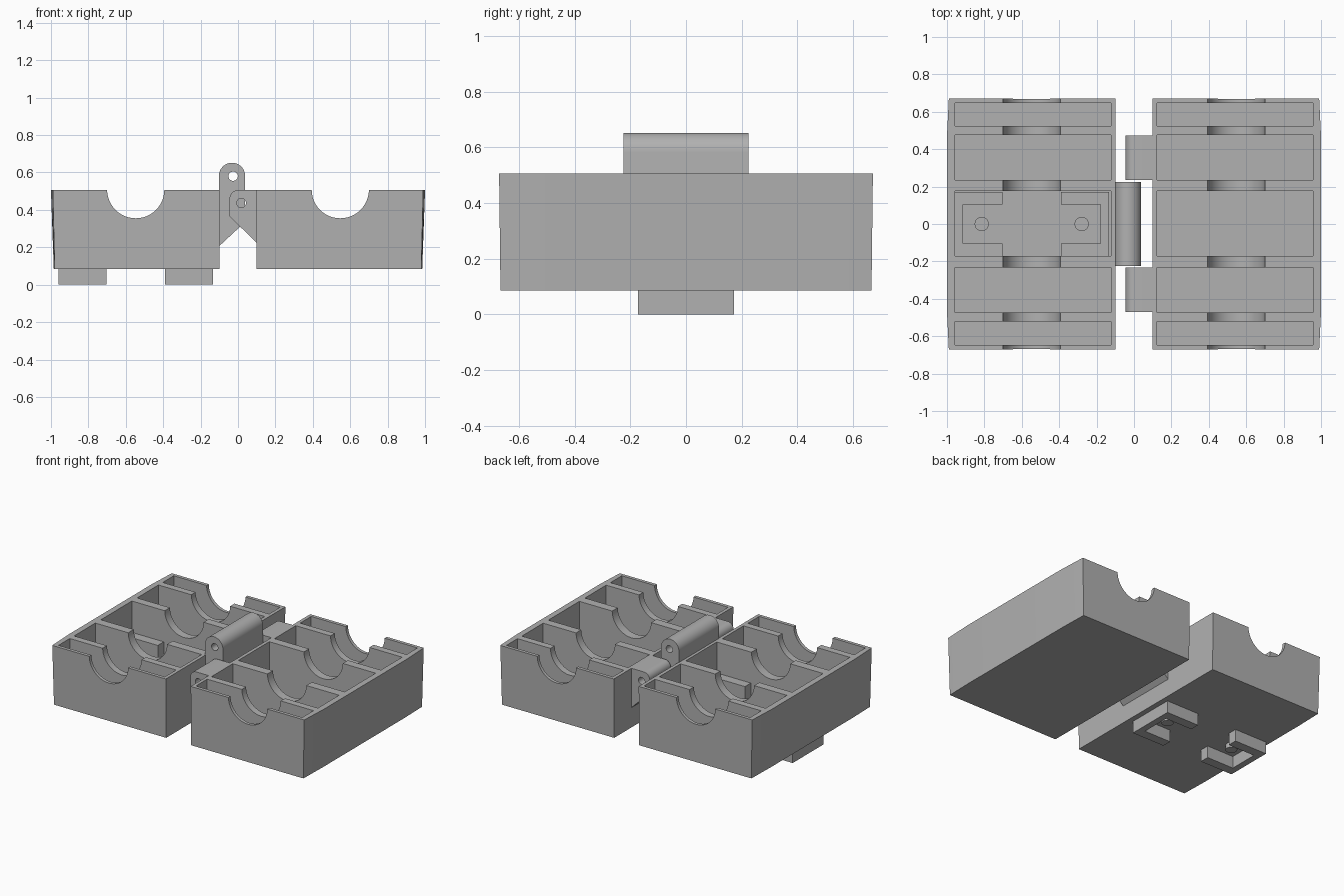
import bpy, bmesh, math
from mathutils import Matrix

if "Cube" in bpy.data.objects:
    bpy.data.objects.remove(bpy.data.objects["Cube"])

grey = bpy.data.materials.new("plain grey")
grey.use_nodes = True
colour = (0.44, 0.44, 0.44, 1)
grey.diffuse_color = colour
grey.node_tree.nodes["Principled BSDF"].inputs["Base Color"].default_value = colour

BASE, TOP, FLOOR = 0.085, 0.505, 0.125


def make(name, bm):
    bmesh.ops.recalc_face_normals(bm, faces=bm.faces)
    mesh = bpy.data.meshes.new(name)
    bm.to_mesh(mesh)
    bm.free()
    mesh.materials.append(grey)
    ob = bpy.data.objects.new(name, mesh)
    bpy.context.scene.collection.objects.link(ob)
    return ob


def loft(bm, low, high):
    """Closed solid between two rings of 3D points."""
    a = [bm.verts.new(p) for p in low]
    b = [bm.verts.new(p) for p in high]
    bm.faces.new(a)
    bm.faces.new(b)
    for i in range(len(a)):
        j = (i + 1) % len(a)
        bm.faces.new((a[i], a[j], b[j], b[i]))


def prism_y(name, profile, y0, y1):
    """Extrude an x-z profile along y."""
    bm = bmesh.new()
    loft(bm, [(x, y0, z) for x, z in profile], [(x, y1, z) for x, z in profile])
    return make(name, bm)


def arc(cx, cz, r, a0, a1, n):
    steps = [math.radians(a0 + (a1 - a0) * i / n) for i in range(n + 1)]
    return [(cx + r * math.cos(t), cz + r * math.sin(t)) for t in steps]


def circle(cx, cz, r, n):
    return arc(cx, cz, r, 0, 360 - 360 / n, n - 1)


def cut(ob, cutter):
    mod = ob.modifiers.new("cut", 'BOOLEAN')
    mod.operation, mod.solver, mod.object = 'DIFFERENCE', 'EXACT', cutter
    bpy.context.view_layer.update()
    result = bpy.data.meshes.new_from_object(
        ob.evaluated_get(bpy.context.evaluated_depsgraph_get()))
    ob.modifiers.clear()
    ob.data = result
    bpy.data.objects.remove(cutter)


def smooth(ob):
    bpy.ops.object.select_all(action='DESELECT')
    ob.select_set(True)
    bpy.context.view_layer.objects.active = ob
    bpy.ops.object.shade_smooth_by_angle(angle=math.radians(30))


# Two open trays with slightly bowed outer walls
POCKETS = [(-0.647, -0.52), (-0.472, -0.233), (-0.171, 0.177),
           (0.235, 0.475), (0.523, 0.647)]


def tray_ring(s, corner, bow, half, z):
    right = [(0.098, -half), (corner, -half), (bow, -0.47)]
    ring = right + [(x, -y) for x, y in reversed(right)]
    return [(s * x, y, z) for x, y in ring]


for side, s in (("left", 1), ("right", -1)):
    bm = bmesh.new()
    loft(bm, tray_ring(s, 0.98, 0.985, 0.666, BASE),
         tray_ring(s, 0.99, 1.0, 0.671, TOP))
    tray = make(side + "_tray", bm)
    # Long half-round groove for the held cylinder
    cut(tray, prism_y("groove_cutter", circle(s * 0.547, 0.508, 0.153, 48), -1, 1))
    # Pockets between the cross walls
    bm = bmesh.new()
    for y0, y1 in POCKETS:
        place = Matrix.Translation((s * 0.54, (y0 + y1) / 2, FLOOR + 0.5))
        bmesh.ops.create_cube(bm, size=1, matrix=place @ Matrix.Diagonal(
            (0.836, y1 - y0, 1, 1)))
    cut(tray, make("pocket_cutter", bm))
    smooth(tray)

# Facing C-shaped brackets through the floor of the right tray, each with a pin
for name, s in (("inner", 1), ("outer", -1)):
    half = [(0.157, 0.172), (0.412, 0.172), (0.412, -0.172), (0.157, -0.172),
            (0.157, -0.105), (0.367, -0.105), (0.367, 0.105), (0.157, 0.105)]
    ring = [(s * x - 0.547, y) for x, y in half]
    bm = bmesh.new()
    loft(bm, [(x, y, 0) for x, y in ring], [(x, y, 0.285) for x, y in ring])
    make(name + "_bracket", bm)
    bm = bmesh.new()
    bmesh.ops.create_cone(bm, cap_ends=True, segments=24, radius1=0.038,
                          radius2=0.038, depth=0.11,
                          matrix=Matrix.Translation((s * 0.267 - 0.547, 0, 0.105)))
    smooth(make(name + "_pin", bm))

# Tall middle hinge knuckle on the right tray
profile = [(-0.102, 0.205), (0.038, 0.335)] + arc(-0.032, 0.582, 0.07, 0, 180, 20)
knuckle = prism_y("middle_hinge", profile, -0.224, 0.224)
cut(knuckle, prism_y("hole_cutter", circle(-0.026, 0.58, 0.025, 24), -1, 1))
smooth(knuckle)

# Pair of lower hinge knuckles on the left tray
profile = [(0.102, 0.222), (0.102, TOP)] + arc(0, 0.46, 0.045, 90, 180, 8) + [(-0.045, 0.365)]
for name, y0, y1 in (("front_hinge", -0.47, -0.233), ("back_hinge", 0.235, 0.472)):
    knuckle = prism_y(name, profile, y0, y1)
    cut(knuckle, prism_y("hole_cutter", circle(0.018, 0.437, 0.025, 24), -1, 1))
    smooth(knuckle)
